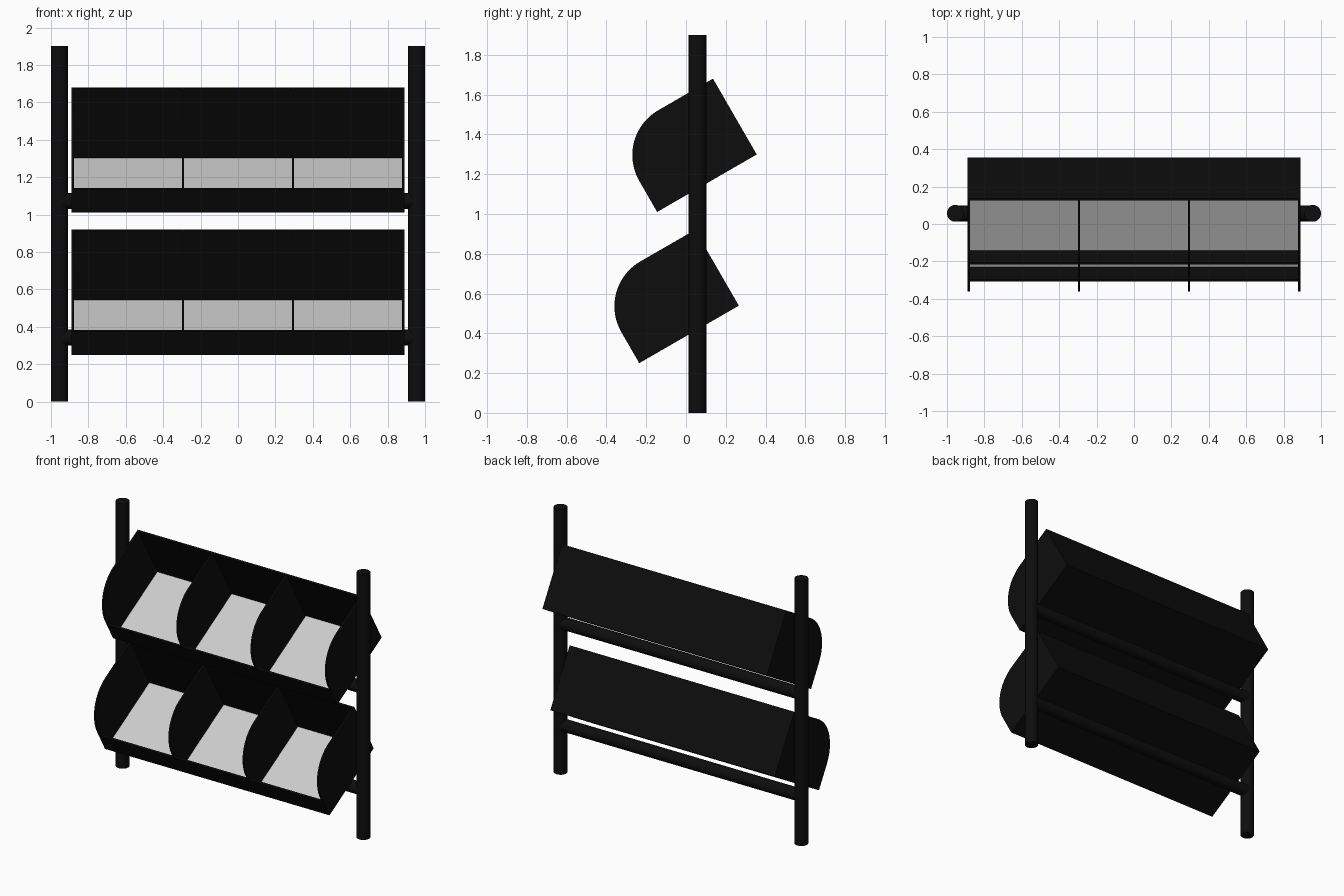
import bpy, bmesh
from math import radians, pi, sin, cos

if "Cube" in bpy.data.objects:
    bpy.data.objects.remove(bpy.data.objects["Cube"])

TILT = radians(30)
DEPTH, HEIGHT, LIP, RAD, T = 0.578, 0.44, 0.145, 0.26, 0.012
HALF = 0.89
POST_Y = 0.057

black = bpy.data.materials.new("black_paint")
black.diffuse_color = (0.004, 0.004, 0.004, 1)
black.use_nodes = True
black.node_tree.nodes["Principled BSDF"].inputs["Base Color"].default_value = black.diffuse_color


def prism(name, profile, x0, x1, origin, mat=None):
    """Extrude a (depth, height) profile along x, then tilt it at the origin."""
    bm = bmesh.new()
    face = bm.faces.new([bm.verts.new((x0, u, v)) for u, v in profile])
    new = bmesh.ops.extrude_face_region(bm, geom=[face])["geom"]
    bmesh.ops.translate(bm, vec=(x1 - x0, 0, 0),
                        verts=[g for g in new if isinstance(g, bmesh.types.BMVert)])
    bmesh.ops.recalc_face_normals(bm, faces=bm.faces)
    me = bpy.data.meshes.new(name)
    bm.to_mesh(me)
    bm.free()
    ob = bpy.data.objects.new(name, me)
    bpy.context.collection.objects.link(ob)
    ob.location = (0, *origin)
    ob.rotation_euler = (TILT, 0, 0)
    if mat:
        me.materials.append(mat)
    return ob


def rect(u0, u1, v0, v1):
    return [(u0, v0), (u1, v0), (u1, v1), (u0, v1)]


def rod(name, radius, length, loc, rot=(0, 0, 0)):
    bpy.ops.mesh.primitive_cylinder_add(vertices=32, radius=radius, depth=length,
                                        location=loc, rotation=rot)
    ob = bpy.context.object
    ob.name = name
    ob.data.materials.append(black)
    bpy.ops.object.shade_smooth_by_angle(angle=radians(40))


# Upright posts
for side, label in ((-1, "left"), (1, "right")):
    rod(f"{label}_post", 0.045, 1.9, (side * 0.955, POST_Y, 0.95))

# Divider outline: square back, rounded upper front corner
arc = [(RAD + RAD * cos(a), HEIGHT - RAD + RAD * sin(a))
       for a in (pi / 2 + i * pi / 40 for i in range(21))]
divider = [(0, 0), (DEPTH, 0), (DEPTH, HEIGHT)] + arc

# Two tilted bins, each resting over a crossbar
for level, origin, bar_z in (("lower", (-0.235, 0.25), 0.342),
                             ("upper", (-0.145, 1.01), 1.072)):
    rod(f"{level}_crossbar", 0.043, 1.9, (0, POST_Y, bar_z), (0, pi / 2, 0))
    prism(f"{level}_floor", rect(0, DEPTH, 0, 0.008), -HALF, HALF, origin, black)
    prism(f"{level}_back", rect(DEPTH - T, DEPTH, 0, HEIGHT), -HALF, HALF, origin, black)
    prism(f"{level}_front_lip", rect(0, T, 0, LIP), -HALF, HALF, origin, black)
    # Pale floor liner
    prism(f"{level}_liner", rect(T, DEPTH - T, 0.007, 0.012), -HALF + T, HALF - T, origin)
    # End panels and inner dividers
    for i, x in enumerate((-HALF + T / 2, -0.294, 0.294, HALF - T / 2)):
        prism(f"{level}_divider_{i + 1}", divider, x - T / 2, x + T / 2, origin, black)
